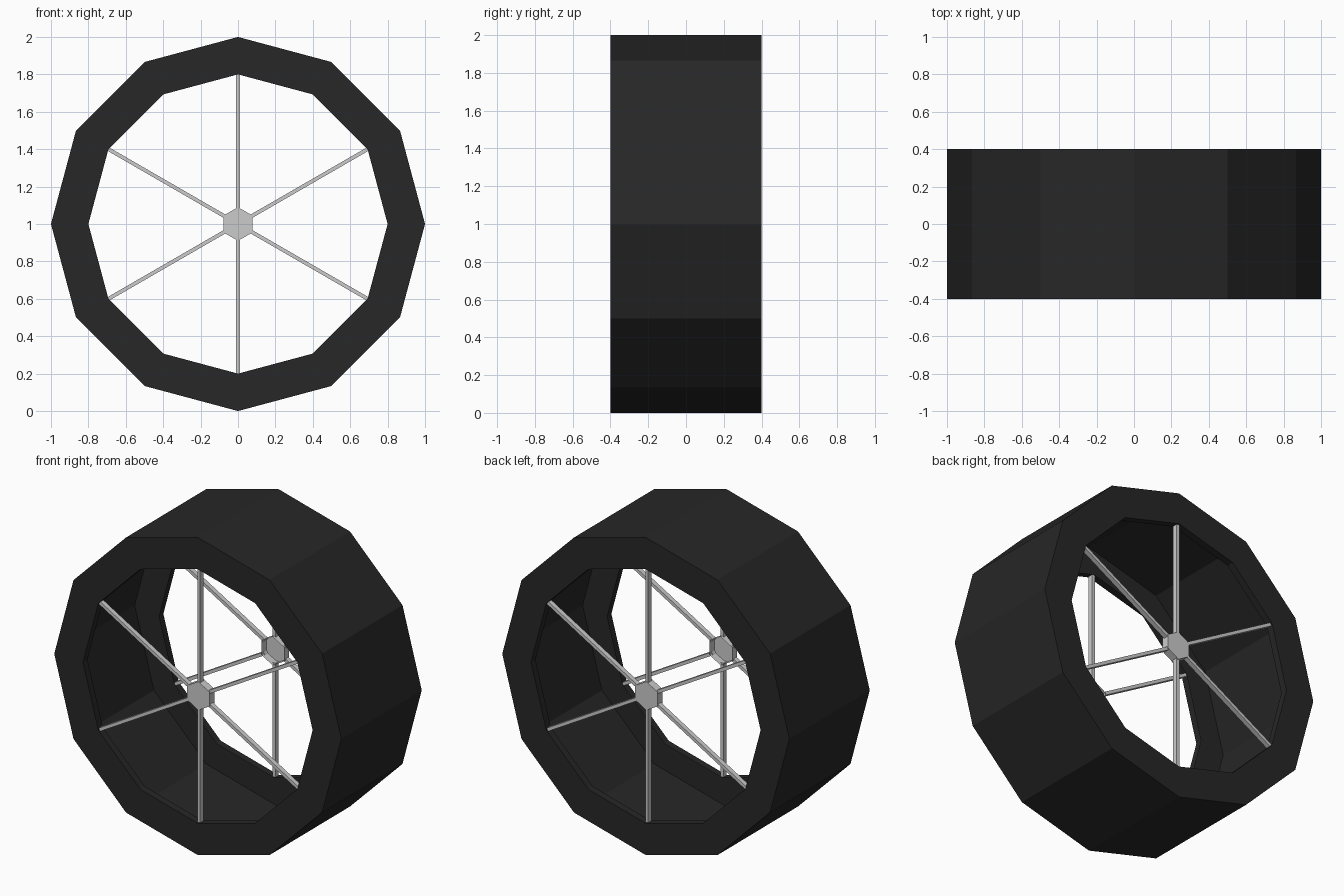
import bpy, bmesh
from math import cos, sin, radians, pi
from mathutils import Matrix

if "Cube" in bpy.data.objects:
    bpy.data.objects.remove(bpy.data.objects["Cube"])

AXLE_Z = 1.0


def make_object(name, bm, mirrored=False):
    bmesh.ops.recalc_face_normals(bm, faces=bm.faces)
    mesh = bpy.data.meshes.new(name)
    bm.to_mesh(mesh)
    bm.free()
    obj = bpy.data.objects.new(name, mesh)
    obj.location.z = AXLE_Z
    bpy.context.collection.objects.link(obj)
    if mirrored:
        mod = obj.modifiers.new("mirror_back", 'MIRROR')
        mod.use_axis = (False, True, False)
        mod.use_mirror_merge = False
    return obj


# Tire: hollow C-shaped section swept round twelve sides
profile = [(0.8, -0.355), (0.8, -0.4), (1.0, -0.4),
           (1.0, 0.4), (0.8, 0.4), (0.8, 0.355)]
sides = 12
bm = bmesh.new()
rings = []
for i in range(sides):
    a = 2 * pi * i / sides
    rings.append([bm.verts.new((r * cos(a), y, r * sin(a))) for r, y in profile])
for i in range(sides):
    p, q = rings[i], rings[(i + 1) % sides]
    for j in range(len(profile) - 1):
        bm.faces.new((p[j], p[j + 1], q[j + 1], q[j]))
tire = make_object("tire", bm)
rubber = bpy.data.materials.new("rubber")
rubber.diffuse_color = (0.02, 0.02, 0.02, 1)
rubber.use_nodes = True
rubber.node_tree.nodes["Principled BSDF"].inputs["Base Color"].default_value = rubber.diffuse_color
tire.data.materials.append(rubber)

# Hub: six-sided cap with a point upward, open on the inside
bm = bmesh.new()
bmesh.ops.create_cone(bm, cap_ends=True, segments=6, radius1=0.09, radius2=0.09, depth=0.05)
bmesh.ops.rotate(bm, verts=bm.verts, matrix=Matrix.Rotation(radians(90), 3, 'X'))
top = max(bm.verts, key=lambda v: v.co.z).co.z
if top < 0.085:
    bmesh.ops.rotate(bm, verts=bm.verts, matrix=Matrix.Rotation(radians(30), 3, 'Y'))
bmesh.ops.translate(bm, verts=bm.verts, vec=(0, -0.37, 0))
inner = [f for f in bm.faces if f.calc_center_median().y > -0.35]
bmesh.ops.delete(bm, geom=inner, context='FACES_ONLY')
make_object("hub", bm, mirrored=True)

# Spokes: six thin square bars from hub to rim
bm = bmesh.new()
for i in range(6):
    m = (Matrix.Rotation(radians(60 * i), 4, 'Y')
         @ Matrix.Translation((0, -0.375, 0.44))
         @ Matrix.Diagonal((0.02, 0.03, 0.72, 1)))
    bmesh.ops.create_cube(bm, size=1, matrix=m)
make_object("spokes", bm, mirrored=True)
